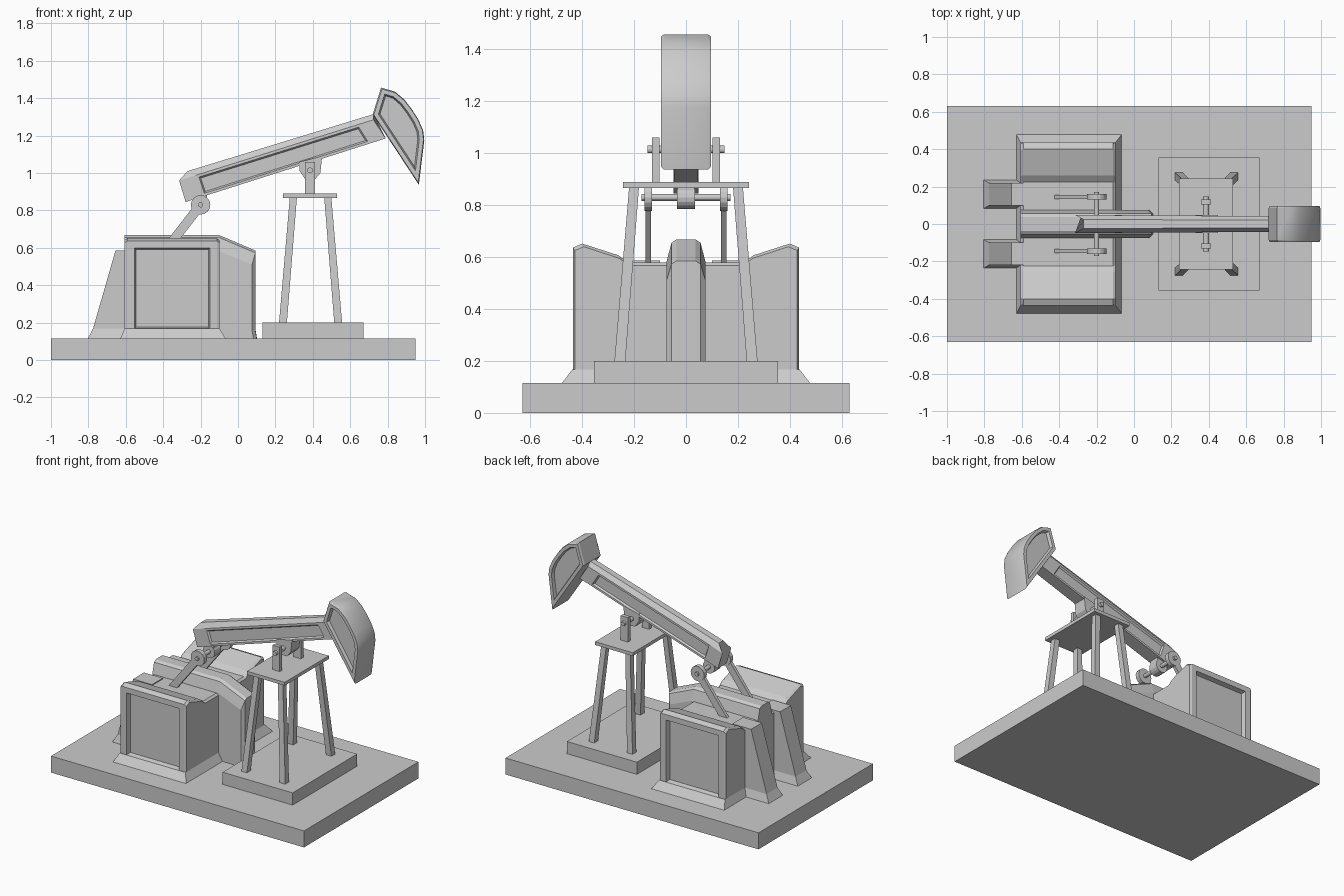
import bpy, bmesh, math
from mathutils import Vector, Matrix

if "Cube" in bpy.data.objects:
    bpy.data.objects.remove(bpy.data.objects["Cube"])


def loft(name, rings, panel=None, inset=0.03, depth=0.02):
    """Skin a list of equal-length rings, cap the ends, recess chosen faces."""
    bm = bmesh.new()
    vs = [[bm.verts.new(p) for p in r] for r in rings]
    n = len(rings[0])
    for a, b in zip(vs, vs[1:]):
        for i in range(n):
            j = (i + 1) % n
            bm.faces.new((a[i], a[j], b[j], b[i]))
    bm.faces.new(vs[0])
    bm.faces.new(vs[-1])
    bmesh.ops.recalc_face_normals(bm, faces=bm.faces)
    if panel:
        bm.normal_update()
        faces = [f for f in bm.faces if panel(f)]
        bmesh.ops.inset_individual(bm, faces=faces, thickness=inset, use_even_offset=True)
        bmesh.ops.inset_individual(bm, faces=faces, thickness=0.008, depth=-depth,
                                   use_even_offset=True)
    me = bpy.data.meshes.new(name)
    bm.to_mesh(me)
    bm.free()
    ob = bpy.data.objects.new(name, me)
    bpy.context.collection.objects.link(ob)
    return ob


def rect(x0, x1, y0, y1, z):
    return [(x0, y0, z), (x1, y0, z), (x1, y1, z), (x0, y1, z)]


def box(name, x0, x1, y0, y1, z0, z1):
    return loft(name, [rect(x0, x1, y0, y1, z0), rect(x0, x1, y0, y1, z1)])


def at_y(profile, y):
    return [(x, y, z) for x, z in profile]


def prism(name, profile, y0, y1):
    return loft(name, [at_y(profile, y0), at_y(profile, y1)])


def cyl(name, x, z, r, y0, y1, n=16):
    pts = [(x + r * math.cos(2 * math.pi * i / n), z + r * math.sin(2 * math.pi * i / n))
           for i in range(n)]
    return prism(name, pts, y0, y1)


# Slabs
box("base_slab", -1, 0.95, -0.63, 0.63, 0, 0.115)
box("tower_footing", 0.13, 0.67, -0.355, 0.355, 0.11, 0.20)

# Tower: four leaning legs and a top plate
for sx in (-1, 1):
    for sy in (-1, 1):
        def sq(cx, cy, z, h):
            x, y = 0.388 + sx * cx, sy * cy
            return rect(x - h, x + h, y - h, y + h, z)
        loft("tower_leg", [sq(0.148, 0.255, 0.195, 0.021), sq(0.092, 0.200, 0.87, 0.019)])
box("tower_plate", 0.24, 0.53, -0.243, 0.243, 0.867, 0.89)

# Beam pivot: posts, pin and hanging saddle
for s in (-1, 1):
    box("pivot_post", 0.357, 0.412, *sorted((s * 0.103, s * 0.13)), 0.88, 1.06)
cyl("pivot_pin", 0.385, 1.015, 0.015, -0.148, 0.148, 12)
prism("beam_saddle", [(0.33, 1.06), (0.33, 1.01), (0.36, 0.965), (0.41, 0.965),
                      (0.44, 1.0), (0.45, 1.09)], -0.048, 0.048)

# Walking beam with chamfered top and recessed side panels
left = [(-0.28, 0.845), (-0.315, 0.96), (-0.27, 1.01)]
right = [(0.79, 1.185), (0.725, 1.285), (0.725, 1.315)]
rings = []
for t in (0, 0.085, 0.93, 1):
    p = [Vector(a).lerp(Vector(b), t) for a, b in zip(left, right)]
    w = 0.048 - 0.006 * t
    ys = (w, w, w * 0.5)
    rings.append([(q.x, -y, q.y) for q, y in zip(p, ys)] +
                 [(q.x, y, q.y) for q, y in reversed(list(zip(p, ys)))])
loft("walking_beam", rings,
     lambda f: abs(f.normal.y) > 0.98 and f.calc_area() > 0.05, 0.014, 0.012)

# Curved head with recessed cheeks
head = [(0.72, 1.313), (0.765, 1.457), (0.84, 1.435), (0.89, 1.392), (0.93, 1.34),
        (0.965, 1.285), (0.99, 1.227), (0.996, 1.175), (0.967, 0.937)]
c = Vector((0.88, 1.26))
small = [tuple(c + (Vector(p) - c) * 0.96) for p in head]
# straight back edge: hinge point at the beam top, small step up to the crown
ob = loft("beam_head", [at_y(small, -0.097), at_y(head, -0.085),
                        at_y(head, 0.085), at_y(small, 0.097)],
          lambda f: abs(f.normal.y) > 0.95, 0.022, 0.02)
bpy.context.view_layer.objects.active = ob
ob.select_set(True)
bpy.ops.object.shade_smooth_by_angle(angle=math.radians(25))
ob.select_set(False)

# Rear joint: hanger, pin, and a crank arm with disc on each side
JX, JZ = -0.20, 0.83
cyl("joint_hub", JX, JZ, 0.045, -0.035, 0.035)
box("joint_hanger", JX - 0.035, JX + 0.035, -0.033, 0.033, JZ, 0.91)
cyl("joint_pin", JX, JZ, 0.014, -0.172, 0.172, 12)
d = Vector((-0.61, -0.79)).normalized()
nrm = Vector((-d.y, d.x)) * 0.025
a, b = Vector((JX, JZ)), Vector((JX, JZ)) + d * 0.38
for s in (-1, 1):
    y0, y1 = sorted((s * 0.130, s * 0.160))
    cyl("crank_disc", JX, JZ, 0.052, y0, y1)
    prism("crank_arm", [a + nrm, b + nrm, b - nrm, a - nrm],
          *sorted((s * 0.134, s * 0.156)))

# Engine housing: low middle with a raised, panelled block on each side
half = [(0.435, 0.13), (0.435, 0.637), (0.40, 0.652), (0.26, 0.607), (0.225, 0.58)]
sec = half + [(-y, z) for y, z in reversed(half)]
low = [(y * 0.985, z - 0.012 if z > 0.3 else z) for y, z in sec]
loft("engine_housing", [[(x, y, z) for y, z in s] for x, s in
     ((-0.607, low), (-0.592, sec), (-0.113, sec), (-0.098, low))],
     lambda f: abs(f.normal.y) > 0.99 and f.calc_area() > 0.1, 0.038, 0.03)
loft("housing_skirt", [rect(-0.63, -0.065, -0.48, 0.48, 0.112),
                       rect(-0.607, -0.098, -0.437, 0.437, 0.168)])


# Central gearbox spine with chamfered top
def spine(zt, ze, xe):
    return [(-0.608, 0.112), (-0.608, zt), (-0.10, zt), (xe, ze), (xe, 0.16), (xe + 0.008, 0.112)]


prof = [(0.075, spine(0.582, 0.51, 0.075)), (0.056, spine(0.655, 0.573, 0.093)),
        (0.037, spine(0.668, 0.585, 0.094))]
loft("gearbox_spine", [at_y(p, -y) for y, p in prof] +
     [at_y(p, y) for y, p in reversed(prof)])

# Sloping buttresses at the rear
for s in (-1, 1):
    def br(x, y0, y1, z):
        return rect(x, -0.51, *sorted((s * y0, s * y1)), z)
    loft("rear_buttress", [br(-0.805, 0.082, 0.237, 0.112), br(-0.775, 0.10, 0.219, 0.168),
                           br(-0.655, 0.10, 0.219, 0.587)])
